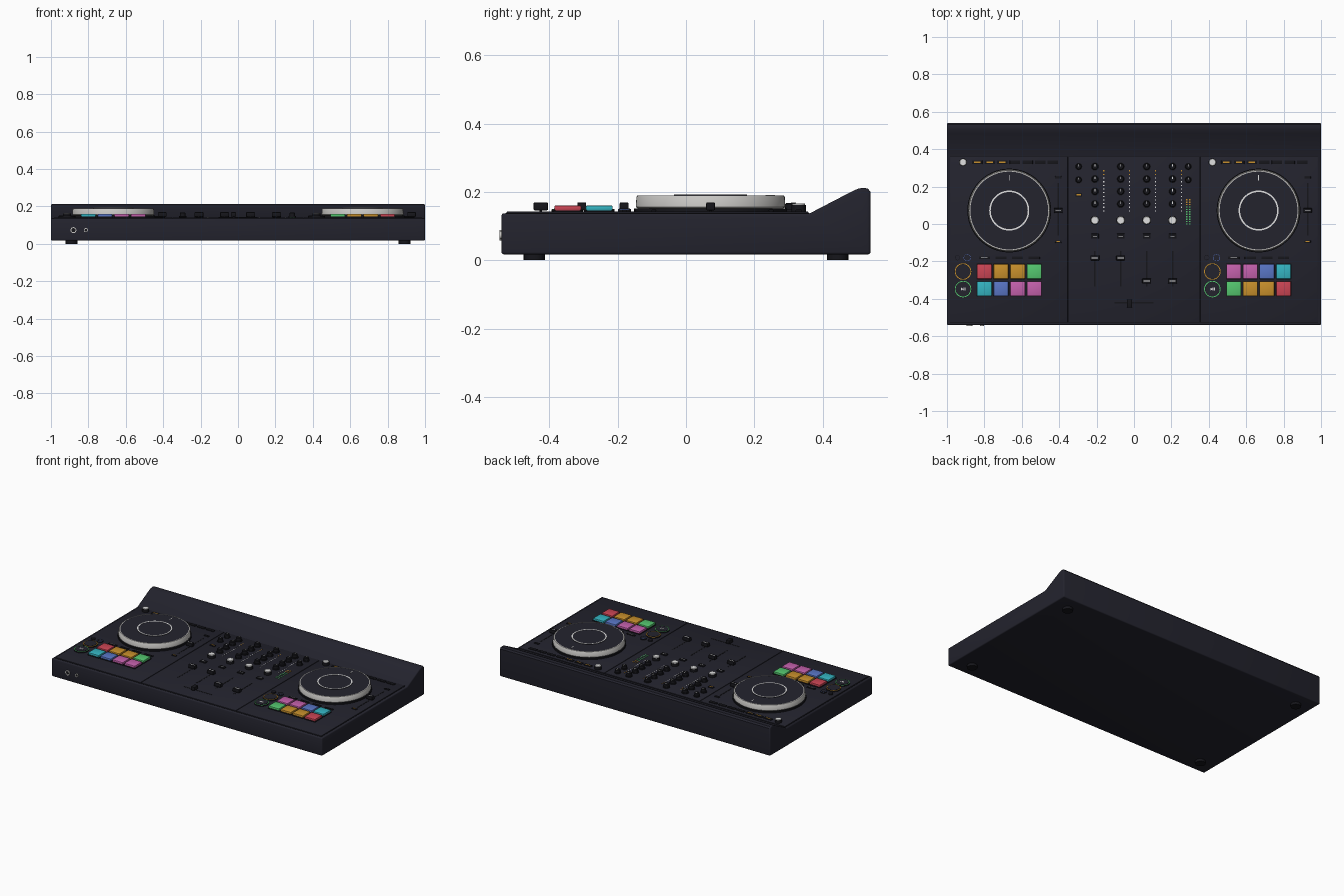
import bpy, bmesh, math
from mathutils import Matrix, Vector

if "Cube" in bpy.data.objects:
    bpy.data.objects.remove(bpy.data.objects["Cube"])

COLORS = {
    "charcoal": (0.017, 0.017, 0.027), "black": (0.008, 0.008, 0.011),
    "silver": (0.58, 0.57, 0.55), "white": (0.75, 0.75, 0.75),
    "red": (0.60, 0.06, 0.09), "amber": (0.58, 0.28, 0.025),
    "green": (0.09, 0.57, 0.16), "cyan": (0.035, 0.46, 0.54),
    "blue": (0.10, 0.18, 0.56), "pink": (0.56, 0.12, 0.42)}
MATS = {}
for n, c in COLORS.items():
    MATS[n] = bpy.data.materials.new(n)
    MATS[n].diffuse_color = (*c, 1)
TOP = 0.142          # surface of the control panels
groups = {}          # (part name, colour) -> bmesh


def grp(name, color):
    return groups.setdefault((name, color), bmesh.new())


def box(name, color, x, y, z0, sx, sy, h, bevel=0.0):
    bm = grp(name, color)
    m = Matrix.Translation((x, y, z0 + h / 2)) @ Matrix.Diagonal((sx, sy, h, 1))
    verts = bmesh.ops.create_cube(bm, size=1, matrix=m)["verts"]
    if bevel:
        edges = list({e for v in verts for e in v.link_edges})
        bmesh.ops.bevel(bm, geom=edges, offset=bevel, segments=2, profile=0.5, affect='EDGES')


def lathe(name, color, x, y, profile, n=24, closed=False, mat=None):
    """Revolve (radius, z) points; open profiles get caps at both ends."""
    bm = grp(name, color)
    mat = mat or Matrix.Translation((x, y, 0))
    rows = [[bm.verts.new(mat @ Vector((r * math.cos(t), r * math.sin(t), z)))
             for t in (2 * math.pi * i / n for i in range(n))] for r, z in profile]
    pairs = list(zip(rows, rows[1:])) + ([(rows[-1], rows[0])] if closed else [])
    for a, b in pairs:
        for i in range(n):
            j = (i + 1) % n
            bm.faces.new((a[i], a[j], b[j], b[i]))
    if not closed:
        bm.faces.new(rows[0][::-1])
        bm.faces.new(rows[-1])


def disc(name, color, x, y, z0, r, h, n=24, edge=0.0):
    prof = [(r, z0), (r, z0 + h - edge)] + ([(r - edge, z0 + h)] if edge else [])
    lathe(name, color, x, y, prof, n)


def ring(name, color, x, y, z0, r0, r1, h, n=40, mat=None):
    lathe(name, color, x, y, [(r0, z0), (r1, z0), (r1, z0 + h), (r0, z0 + h)], n, True, mat)


def knob(name, x, y, r=0.02):
    disc(name, "black", x, y, TOP, r * 1.1, 0.006, 20)
    disc(name, "black", x, y, TOP + 0.006, r * 0.85, 0.019, 20, 0.003)
    box(name + "_pointer", "white", x, y + r * 0.4, TOP + 0.0245, 0.004, r * 0.7, 0.002)


def fader(name, x, y, sx, sy, slot_x, slot_y, slot_sx, slot_sy):
    box(name + "_slot", "black", slot_x, slot_y, TOP, slot_sx, slot_sy, 0.001)
    box(name + "_cap", "black", x, y, TOP + 0.004, sx, sy, 0.023, 0.003)
    box(name + "_cap", "black", x, y, TOP, 0.008, 0.008, 0.006)


# Body: side profile with raised rear wedge, extruded across the width
bm = grp("body", "charcoal")
side = [(-0.54, 0.017), (-0.54, 0.137), (0.362, 0.137), (0.485, 0.201), (0.503, 0.209),
        (0.518, 0.212), (0.532, 0.210), (0.54, 0.200), (0.54, 0.017)]
face = bm.faces.new([bm.verts.new((-1, y, z)) for y, z in side])
ext = bmesh.ops.extrude_face_region(bm, geom=[face])
bmesh.ops.translate(bm, vec=(2, 0, 0), verts=[g for g in ext["geom"] if isinstance(g, bmesh.types.BMVert)])
bmesh.ops.recalc_face_normals(bm, faces=bm.faces)
sharp = [e for e in bm.edges if e.calc_face_angle(0) > 0.9]
bmesh.ops.bevel(bm, geom=sharp, offset=0.007, segments=3, profile=0.5, affect='EDGES')

# Panels with dark seams between them
box("panel_seams", "black", 0, -0.083, 0.132, 1.97, 0.89, 0.0065)
for x, w in ((-0.6685, 0.629), (0, 0.70), (0.6685, 0.629)):
    box("control_panel", "charcoal", x, -0.083, 0.134, w, 0.884, TOP - 0.134, 0.0015)

# Feet
for sx in (-1, 1):
    for sy in (-1, 1):
        disc("foot", "black", sx * 0.89, sy * 0.444, 0, 0.031, 0.02, 24)

# Front headphone sockets
for x, r in ((-0.88, 0.016), (-0.813, 0.011)):
    m = Matrix.Translation((x, -0.537, 0.073)) @ Matrix.Rotation(math.pi / 2, 4, 'X')
    ring("socket_rim", "silver", 0, 0, 0, r * 0.7, r, 0.009, 24, m)
    lathe("socket_hole", "black", 0, 0, [(r * 0.7, 0), (r * 0.7, 0.005)], 24, mat=m)

PADS = ((("red", "amber", "amber", "green"), ("cyan", "blue", "pink", "pink")),
        (("pink", "pink", "blue", "cyan"), ("green", "amber", "amber", "red")))

# Two decks, the second a shifted copy of the first
for d, cx in enumerate((-0.667, 0.666)):
    cy = 0.072
    # Jog wheel
    disc("jog_base", "black", cx, cy, TOP, 0.224, 0.010, 72)
    lathe("jog_rim", "silver", cx, cy, [(0.214, 0.152), (0.219, 0.156), (0.217, 0.186),
          (0.214, 0.190), (0.208, 0.190), (0.208, 0.152)], 72, True)
    disc("jog_top", "charcoal", cx, cy, 0.152, 0.2085, 0.0375, 72)
    disc("jog_center", "charcoal", cx, cy, 0.189, 0.107, 0.003, 60)
    ring("jog_ring", "white", cx, cy, 0.191, 0.099, 0.107, 0.002, 60)
    box("jog_marker", "white", cx, cy + 0.175, 0.189, 0.005, 0.028, 0.0015)
    # Performance pads
    for row, y in enumerate((-0.254, -0.346)):
        for col in range(4):
            x = cx - 0.133 + col * 0.0888
            box("pad_frame", "black", x, y, TOP, 0.083, 0.083, 0.004)
            box("pad", PADS[d][row][col], x, y, TOP + 0.003, 0.079, 0.079, 0.015, 0.004)
    # Browse encoder and upper button row
    disc("encoder", "black", cx - 0.247, 0.33, TOP, 0.021, 0.02, 24)
    disc("encoder_cap", "white", cx - 0.247, 0.33, TOP + 0.02, 0.019, 0.004, 24, 0.002)
    for i in range(7):
        x = cx - 0.172 + i * 0.0675
        box("upper_button", "black", x, 0.33, TOP, 0.056, 0.020, 0.006, 0.002)
        if i < 3:
            box("upper_button_light", "amber", x, 0.33, TOP + 0.0055, 0.034, 0.006, 0.0015)
    # Mode buttons above the pads
    for i in range(4):
        x = cx - 0.133 + i * 0.0888
        box("mode_button", "black", x, -0.181, TOP, 0.06, 0.014, 0.006, 0.002)
    box("mode_light", "white", cx - 0.133, -0.181, TOP + 0.0055, 0.036, 0.004, 0.0015)
    # Transport buttons with lit rings
    bx = cx - 0.247
    for x, y, r, c in ((bx, -0.254, 0.045, "amber"), (bx, -0.348, 0.045, "green"),
                       (bx + 0.022, -0.18, 0.019, "blue"), (bx - 0.03, -0.18, 0.014, "black")):
        disc("transport_button", "black", x, y, TOP, r, 0.007, 36)
        disc("transport_face", "charcoal", x, y, TOP + 0.007, r * 0.84, 0.002, 36)
        ring("transport_ring", c, x, y, TOP + 0.0065, r * 0.88, r * 0.98, 0.0015, 36)
    z = TOP + 0.0085
    for ox in (0.004, 0.011):
        box("pause_icon", "white", bx + ox, -0.348, z, 0.004, 0.016, 0.0015)
    tri = Matrix.Translation((bx - 0.006, -0.348, 0))
    lathe("play_icon", "white", 0, 0, [(0.009, z), (0.009, z + 0.0015)], 3, mat=tri)
    # Tempo slider and its buttons
    tx = cx + 0.262
    fader("tempo", tx, 0.072, 0.046, 0.026, tx, 0.078, 0.008, 0.28)
    box("tempo_mark", "white", tx, 0.072, TOP + 0.0265, 0.03, 0.003, 0.001)
    for y in (0.249, -0.094):
        box("tempo_button", "black", tx, y, TOP, 0.034, 0.014, 0.006, 0.002)
    box("tempo_light", "amber", tx, -0.094, TOP + 0.0055, 0.02, 0.007, 0.0015)

# Mixer channels
for i, x in enumerate((-0.209, -0.071, 0.068, 0.206)):
    for y in (0.307, 0.240, 0.174, 0.107):
        knob("mixer_knob", x, y)
    disc("filter_knob", "black", x, 0.02, TOP, 0.024, 0.018, 24)
    disc("filter_cap", "white", x, 0.02, TOP + 0.018, 0.021, 0.006, 24, 0.002)
    box("cue_button", "black", x, -0.065, TOP, 0.042, 0.026, 0.007, 0.002)
    box("cue_mark", "white", x, -0.065, TOP + 0.0065, 0.022, 0.003, 0.0015)
    y = -0.181 if i < 2 else -0.305
    fader("channel_fader", x, y, 0.048, 0.026, x, -0.24, 0.008, 0.19)
    box("channel_fader_mark", "white", x, y, TOP + 0.0265, 0.034, 0.005, 0.001)
    for k in range(12):
        c = "amber" if k > 9 else "white"
        box("level_light", c, x + 0.047, 0.07 + k * 0.0195, TOP, 0.006, 0.006, 0.0015)

# Outer mixer controls
for x in (-0.296, 0.29):
    for y in (0.307, 0.236):
        knob("side_knob", x, y, 0.018)
box("side_button", "black", -0.296, 0.157, TOP, 0.036, 0.020, 0.006, 0.002)
box("side_button_light", "amber", -0.296, 0.157, TOP + 0.0055, 0.024, 0.007, 0.0015)

# Main level meter
for x in (0.281, 0.299):
    for k in range(11):
        c = "amber" if k > 7 else "green"
        box("main_meter", c, x, 0.0 + k * 0.013, TOP, 0.008, 0.007, 0.0015)

# Crossfader
fader("crossfader", -0.024, -0.425, 0.026, 0.042, 0, -0.42, 0.21, 0.008)

# Turn each group into an object
used = {}
for (name, color), bm in groups.items():
    used[name] = used.get(name, 0) + 1
    bmesh.ops.recalc_face_normals(bm, faces=bm.faces)
    label = name if used[name] == 1 else name + "_" + color
    me = bpy.data.meshes.new(label)
    bm.to_mesh(me)
    bm.free()
    me.materials.append(MATS[color])
    ob = bpy.data.objects.new(label, me)
    bpy.context.collection.objects.link(ob)
    bpy.context.view_layer.objects.active = ob
    ob.select_set(True)
bpy.ops.object.shade_smooth_by_angle(angle=math.radians(35))

for m in bpy.data.materials:
    if m.users and not m.is_grease_pencil:
        m.use_nodes = True
        m.node_tree.nodes["Principled BSDF"].inputs["Base Color"].default_value = m.diffuse_color
